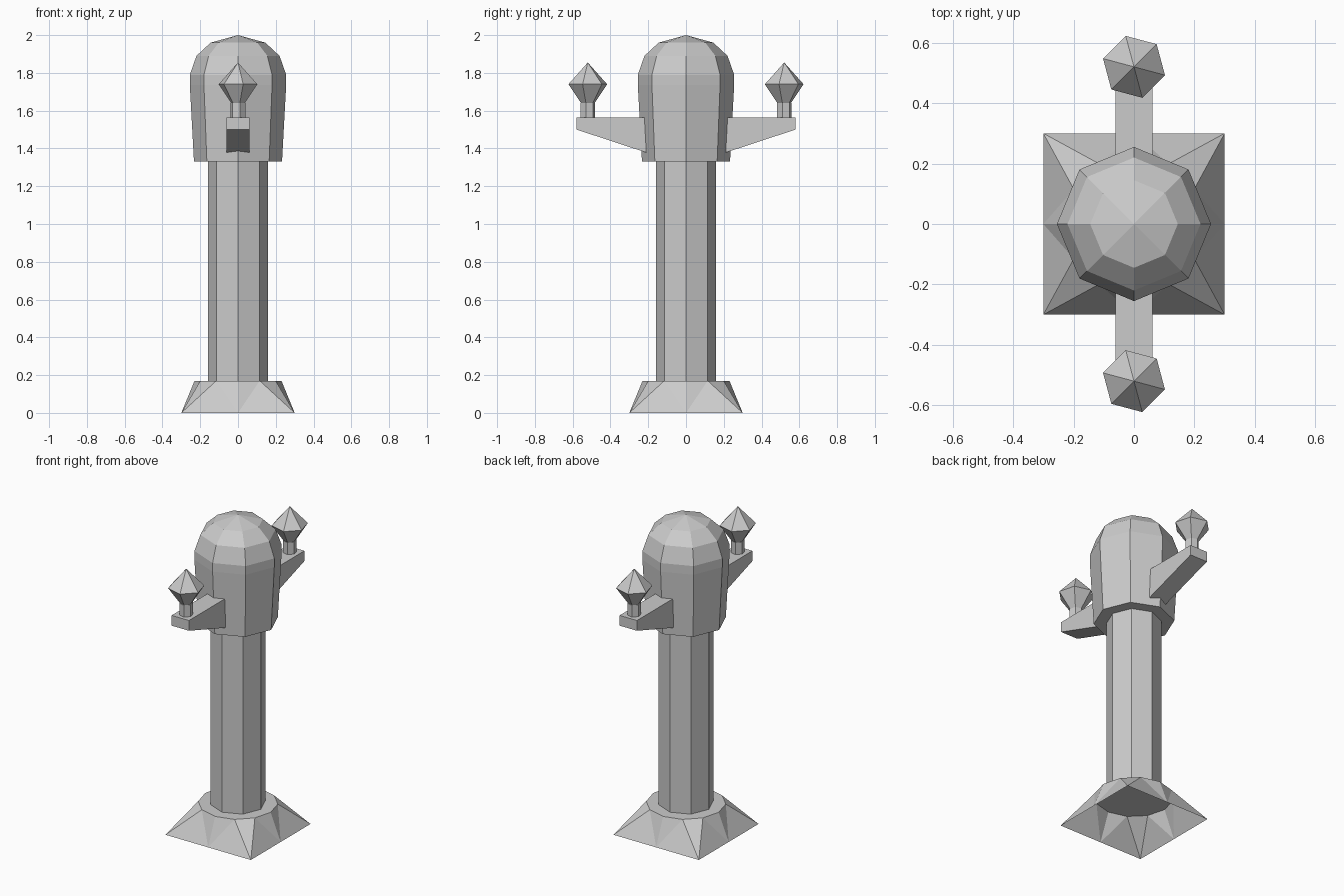
import bpy, bmesh
from math import cos, sin, radians, tau

if "Cube" in bpy.data.objects:
    bpy.data.objects.remove(bpy.data.objects["Cube"])


def finish(name, bm, fix=True):
    if fix:
        bmesh.ops.recalc_face_normals(bm, faces=bm.faces[:])
    me = bpy.data.meshes.new(name)
    bm.to_mesh(me)
    bm.free()
    ob = bpy.data.objects.new(name, me)
    bpy.context.collection.objects.link(ob)
    return ob


def lathe(name, profile, sides, phase=0, y=0, cap_start=True, cap_end=True):
    """Stack polygon rings of (radius, z); a zero radius makes a point."""
    bm = bmesh.new()
    rings = []
    for r, z in profile:
        n = sides if r else 1
        rings.append([bm.verts.new((r * cos(phase + tau * i / sides),
                                    y + r * sin(phase + tau * i / sides), z)) for i in range(n)])
    for a, b in zip(rings, rings[1:]):
        for i in range(sides):
            j = (i + 1) % sides
            if len(b) == 1:
                bm.faces.new((a[i], a[j], b[0]))
            else:
                bm.faces.new((a[i], a[j], b[j], b[i]))
    if cap_start:
        bm.faces.new(rings[0][::-1])
    if cap_end and len(rings[-1]) > 1:
        bm.faces.new(rings[-1])
    return finish(name, bm)


# Base: square foot blending into a twelve-sided top, open underneath
bm = bmesh.new()
top = [bm.verts.new((0.23 * cos(tau * i / 12), 0.23 * sin(tau * i / 12), 0.17)) for i in range(12)]
foot = [bm.verts.new((0.3 * x, 0.3 * y, 0)) for x, y in
        ((1, 0), (1, 1), (0, 1), (-1, 1), (-1, 0), (-1, -1), (0, -1), (1, -1))]
for k in range(4):
    t = [top[(3 * k + i) % 12] for i in range(4)]
    mid, corner, nxt = (foot[(2 * k + i) % 8] for i in range(3))
    for tri in ((mid, t[1], t[0]), (mid, corner, t[1]), (corner, t[2], t[1]),
                (corner, nxt, t[2]), (nxt, t[3], t[2])):
        bm.faces.new(tri)
bm.faces.new(top)
finish("base", bm, False)

# Octagonal column and domed head
lathe("column", [(0.16, 0.17), (0.16, 1.34)], 8)
lathe("domed_head", [(0.233, 1.33), (0.255, 1.735), (0.255, 1.79),
                     (0.22, 1.89), (0.145, 1.96), (0, 2.0)], 8)

# Side brackets, each with a stem and faceted finial
for s, side in ((-1, "front"), (1, "back")):
    bm = bmesh.new()
    outline = [(0.17, 1.365), (0.58, 1.5), (0.58, 1.565), (0.17, 1.565)]
    face = bm.faces.new([bm.verts.new((-0.061, s * y, z)) for y, z in outline])
    ext = bmesh.ops.extrude_face_region(bm, geom=[face])
    bmesh.ops.translate(bm, vec=(0.122, 0, 0),
                        verts=[v for v in ext["geom"] if isinstance(v, bmesh.types.BMVert)])
    finish(side + "_bracket", bm)
    lathe(side + "_stem", [(0.04, 1.56), (0.04, 1.64)], 6, radians(-15), s * 0.52)
    lathe(side + "_finial", [(0.03, 1.63), (0.106, 1.74), (0, 1.855)], 6, radians(-15), s * 0.52)
